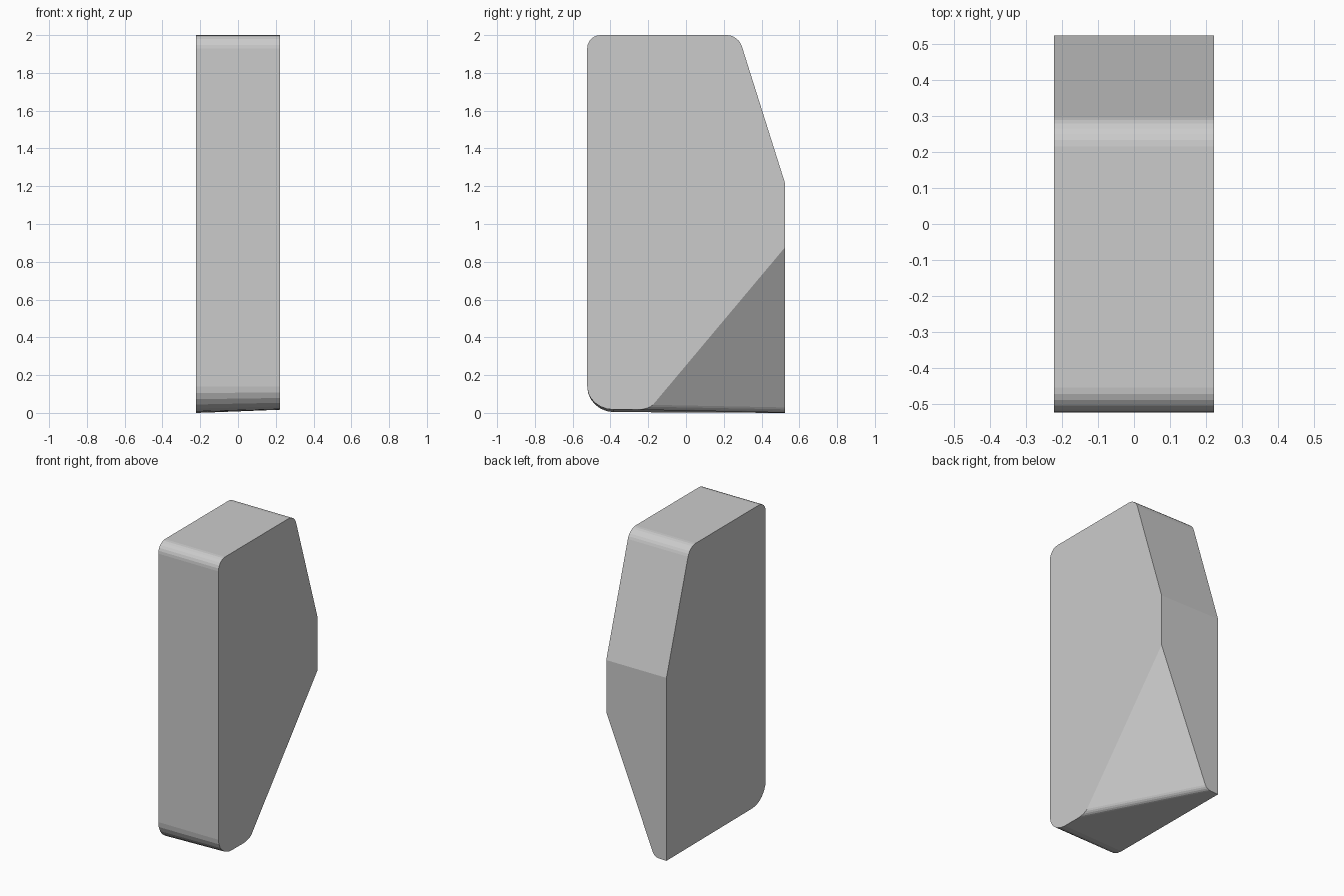
import bpy, bmesh, math
from mathutils import Vector

if "Cube" in bpy.data.objects:
    bpy.data.objects.remove(bpy.data.objects["Cube"])

HX, HY = 0.222, 0.523


def fillet(prev, corner, nxt, radius, segments):
    """Arc points rounding a 2D corner."""
    c = Vector(corner)
    a, b = (Vector(prev) - c).normalized(), (Vector(nxt) - c).normalized()
    half = a.angle(b) / 2
    start = c + a * (radius / math.tan(half))
    end = c + b * (radius / math.tan(half))
    centre = c + (a + b).normalized() * (radius / math.sin(half))
    u, v = start - centre, end - centre
    turn = u.angle(v)
    return [centre + (u * math.sin(turn * (1 - t)) + v * math.sin(turn * t)) / math.sin(turn)
            for t in (i / segments for i in range(segments + 1))]


# Side profile: (y, z, corner radius)
corners = [(-HY, 0, 0.14), (HY, 0, 0), (HY, 1.22, 0), (0.277, 2, 0.085), (-HY, 2, 0.07)]
profile = []
for i, (y, z, r) in enumerate(corners):
    if r:
        profile += fillet(corners[i - 1][:2], (y, z), corners[(i + 1) % 5][:2], r, 6)
    else:
        profile.append(Vector((y, z)))

# Extrude the profile across the width
bm = bmesh.new()
face = bm.faces.new([bm.verts.new((-HX, p.x, p.y)) for p in profile])
ext = bmesh.ops.extrude_face_region(bm, geom=[face])
bmesh.ops.translate(bm, vec=(2 * HX, 0, 0),
                    verts=[v for v in ext["geom"] if isinstance(v, bmesh.types.BMVert)])

# Slightly tilted underside
for v in bm.verts:
    if v.co.z < 0.139:
        lift = 0.013 * (v.co.x + HX) / (2 * HX) + 0.005 * (HY - v.co.y) / (2 * HY)
        v.co.z += lift * (1 - v.co.z / 0.14)
bmesh.ops.recalc_face_normals(bm, faces=bm.faces[:])

# Slanted cut through the lower back right corner
p0, p1, p2 = Vector((HX, HY, 0.875)), Vector((HX, -0.19, 0.025)), Vector((-0.122, HY, 0.03))
normal = (p1 - p0).cross(p2 - p0).normalized()
if normal.x < 0:
    normal.negate()
cut = bmesh.ops.bisect_plane(bm, geom=bm.verts[:] + bm.edges[:] + bm.faces[:],
                             plane_co=p0, plane_no=normal, clear_outer=True)
rim = [e for e in cut["geom_cut"] if isinstance(e, bmesh.types.BMEdge)]
bmesh.ops.contextual_create(bm, geom=rim)
bmesh.ops.recalc_face_normals(bm, faces=bm.faces[:])

# Small rounding where the cut meets the underside
low = [e for e in bm.edges if all(v.co.z < 0.1 and abs((v.co - p0).dot(normal)) < 1e-4
                                  for v in e.verts)]
bmesh.ops.bevel(bm, geom=low, offset=0.028, segments=4, profile=0.5, affect='EDGES')

mesh = bpy.data.meshes.new("chamfered_slab")
bm.to_mesh(mesh)
bm.free()
bpy.context.collection.objects.link(bpy.data.objects.new("chamfered_slab", mesh))
